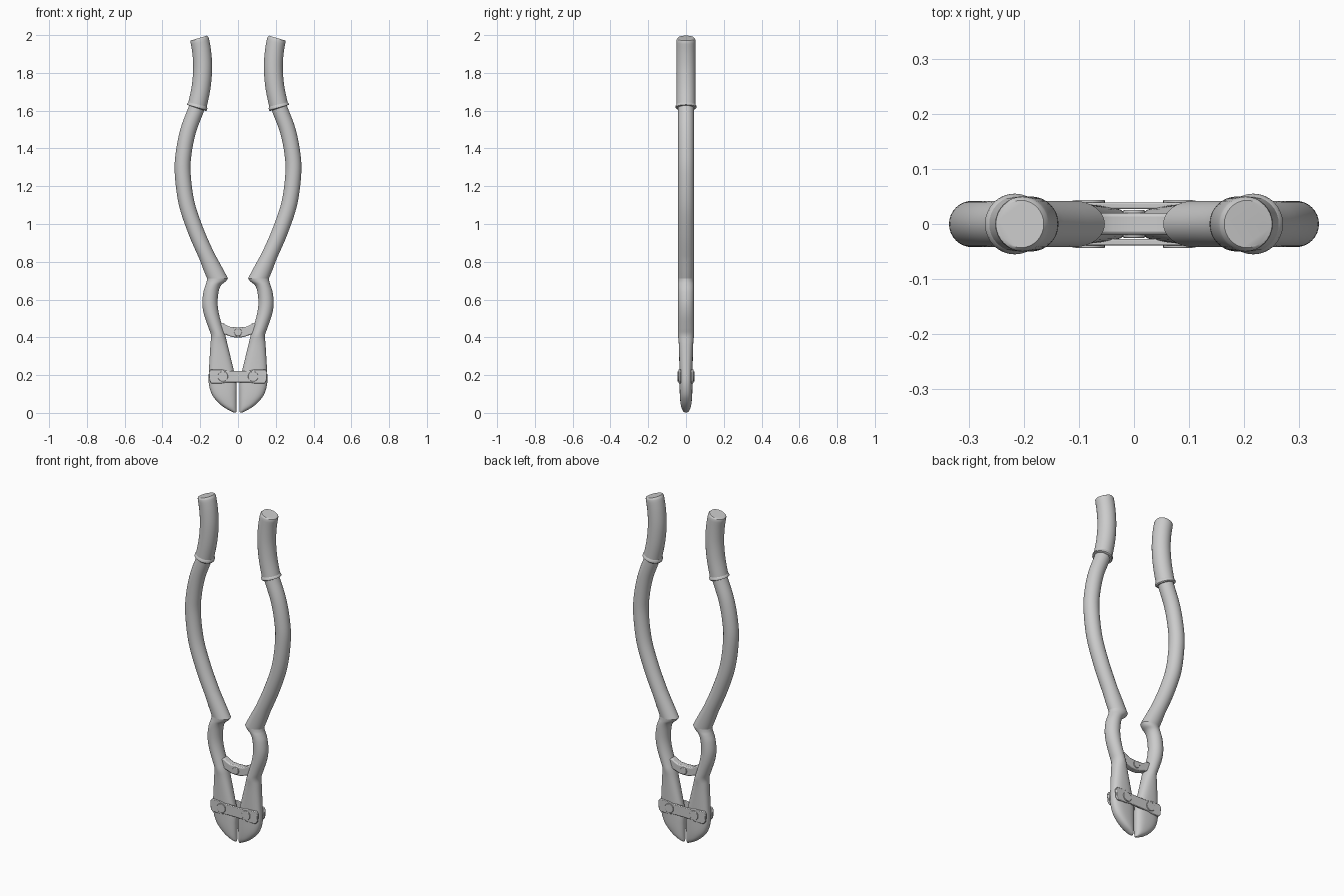
import bpy, bmesh, math
from mathutils import Vector

if "Cube" in bpy.data.objects:
    bpy.data.objects.remove(bpy.data.objects["Cube"])


def finish(name, bm, bevel=0, mirror=False):
    bmesh.ops.recalc_face_normals(bm, faces=bm.faces)
    me = bpy.data.meshes.new(name)
    bm.to_mesh(me)
    bm.free()
    ob = bpy.data.objects.new(name, me)
    bpy.context.collection.objects.link(ob)
    if bevel:
        b = ob.modifiers.new("bevel", 'BEVEL')
        b.width, b.segments, b.limit_method = bevel, 2, 'ANGLE'
    if mirror:
        m = ob.modifiers.new("mirror", 'MIRROR')
        m.use_clip = False
    bpy.ops.object.select_all(action='DESELECT')
    ob.select_set(True)
    bpy.context.view_layer.objects.active = ob
    bpy.ops.object.shade_smooth_by_angle(angle=math.radians(35))
    return ob


def smooth(rows, n):
    """Catmull-Rom interpolation of rows of numbers."""
    out = []
    for i in range(len(rows) - 1):
        a, b, c, d = rows[max(i - 1, 0)], rows[i], rows[i + 1], rows[min(i + 2, len(rows) - 1)]
        for k in range(n):
            t = k / n
            out.append([0.5 * (2 * q + (r - p) * t + (2 * p - 5 * q + 4 * r - s) * t * t
                               + (3 * q - p - 3 * r + s) * t ** 3)
                        for p, q, r, s in zip(a, b, c, d)])
    return out + [list(rows[-1])]


def loft(name, sections, sides=32):
    """Each section: inner x, z, outer x, z, half depth, roundness power."""
    bm = bmesh.new()
    rings = []
    for xi, zi, xo, zo, hy, p in sections:
        ring = []
        for k in range(sides):
            a = 2 * math.pi * k / sides
            c, s = math.cos(a), math.sin(a)
            u = math.copysign(abs(c) ** (2 / p), c)
            v = math.copysign(abs(s) ** (2 / p), s)
            ring.append(bm.verts.new(((xi + xo) / 2 + u * (xo - xi) / 2, v * hy,
                                      (zi + zo) / 2 + u * (zo - zi) / 2)))
        rings.append(ring)
    for r, q in zip(rings, rings[1:]):
        for k in range(sides):
            j = (k + 1) % sides
            bm.faces.new((r[k], r[j], q[j], q[k]))
    bm.faces.new(rings[0])
    bm.faces.new(rings[-1])
    return finish(name, bm, mirror=True)


def tube(path):
    """Round sections perpendicular to a path of (x, z, radius)."""
    out = []
    for i, (x, z, r) in enumerate(path):
        a, b = path[max(i - 1, 0)], path[min(i + 1, len(path) - 1)]
        n = Vector((a[1] - b[1], b[0] - a[0])).normalized()
        if n.x < 0:
            n = -n
        out.append((x - n.x * r, z - n.y * r, x + n.x * r, z + n.y * r, r, 2))
    return out


def plate(name, half, y0, y1, bevel):
    """Extruded outline, mirrored left to right from its right half."""
    bm = bmesh.new()
    pts = half + [(-x, z) for x, z in reversed(half) if x > 0]
    f = bm.faces.new([bm.verts.new((x, y0, z)) for x, z in pts])
    g = bmesh.ops.extrude_face_region(bm, geom=[f])
    bmesh.ops.translate(bm, vec=(0, y1 - y0, 0),
                        verts=[v for v in g['geom'] if isinstance(v, bmesh.types.BMVert)])
    return finish(name, bm, bevel)


def pin(name, x, z, r, y0, y1, mirror=False):
    bm = bmesh.new()
    bmesh.ops.create_cone(bm, cap_ends=True, segments=32, radius1=r, radius2=r, depth=y1 - y0)
    for v in bm.verts:
        v.co = (v.co.x + x, v.co.z + (y0 + y1) / 2, v.co.y + z)
    return finish(name, bm, 0.002, mirror)


# long bowed handles
handle = tube(smooth([(.197, 1.70, .042), (.217, 1.62, .042), (.262, 1.5, .042), (.287, 1.38, .042),
                      (.293, 1.27, .042), (.272, 1.11, .042), (.222, .96, .042), (.165, .83, .042)], 5))
handle += [(.084, .77, .184, .76, .042, 2), (.053, .712, .164, .712, .042, 2)]
loft("handle", handle)

# lower arms flowing into the cutting jaws
arm = [(.053, .712, .164, .042, 2), (.066, .695, .166, .042, 2), (.09, .675, .172, .042, 2),
       (.103, .64, .183, .042, 2), (.108, .58, .189, .042, 2), (.1, .52, .18, .042, 2),
       (.08, .45, .156, .042, 2), (.067, .41, .143, .042, 2), (.055, .36, .146, .038, 2.3),
       (.026, .24, .153, .035, 2.6), (.009, .16, .155, .034, 2.6), (.008, .10, .139, .033, 2.5),
       (.008, .06, .11, .03, 2.4), (.008, .03, .075, .025, 2.2), (.008, .01, .04, .016, 2),
       (.01, .001, .02, .006, 2)]
loft("arm_and_jaw", smooth([(xi, z, xo, z, hy, p) for xi, z, xo, hy, p in arm], 4))

# grips with a flared collar and rounded end
path = smooth([(.217, 1.62, .05), (.196, 1.72, .05), (.187, 1.82, .05), (.192, 1.91, .05),
               (.205, 1.985, .05)], 5)
path[-2][2] = .0495
path[-1][2] = .043
path.insert(-1, [.2035, 1.98, .048])
loft("grip", tube(path))
loft("grip_collar", tube([(.2185, 1.614, .051), (.2175, 1.617, .055), (.2155, 1.625, .055),
                          (.2135, 1.633, .05)]))

# strap plates and bolts on both faces
strap = [(0, .223), (.06, .223), (.09, .23), (.145, .23), (.155, .216),
         (.151, .17), (.14, .156), (.09, .156), (.06, .162), (0, .162)]
for side, s in (("front", -1), ("back", 1)):
    a, b = sorted((s * .027, s * .039))
    plate("strap_" + side, strap, a, b, .003)
    a, b = sorted((s * .03, s * .044))
    pin("bolt_" + side, .08, .193, .027, a, b, True)

# link joining the two arms, with its centre pin
plate("centre_link", [(0, .453), (.04, .455), (.06, .463), (.078, .476), (.1, .47), (.09, .42),
                      (.06, .412), (.03, .401), (0, .399)], -.02, .02, .006)
pin("link_pin", 0, .427, .02, -.025, .025)
